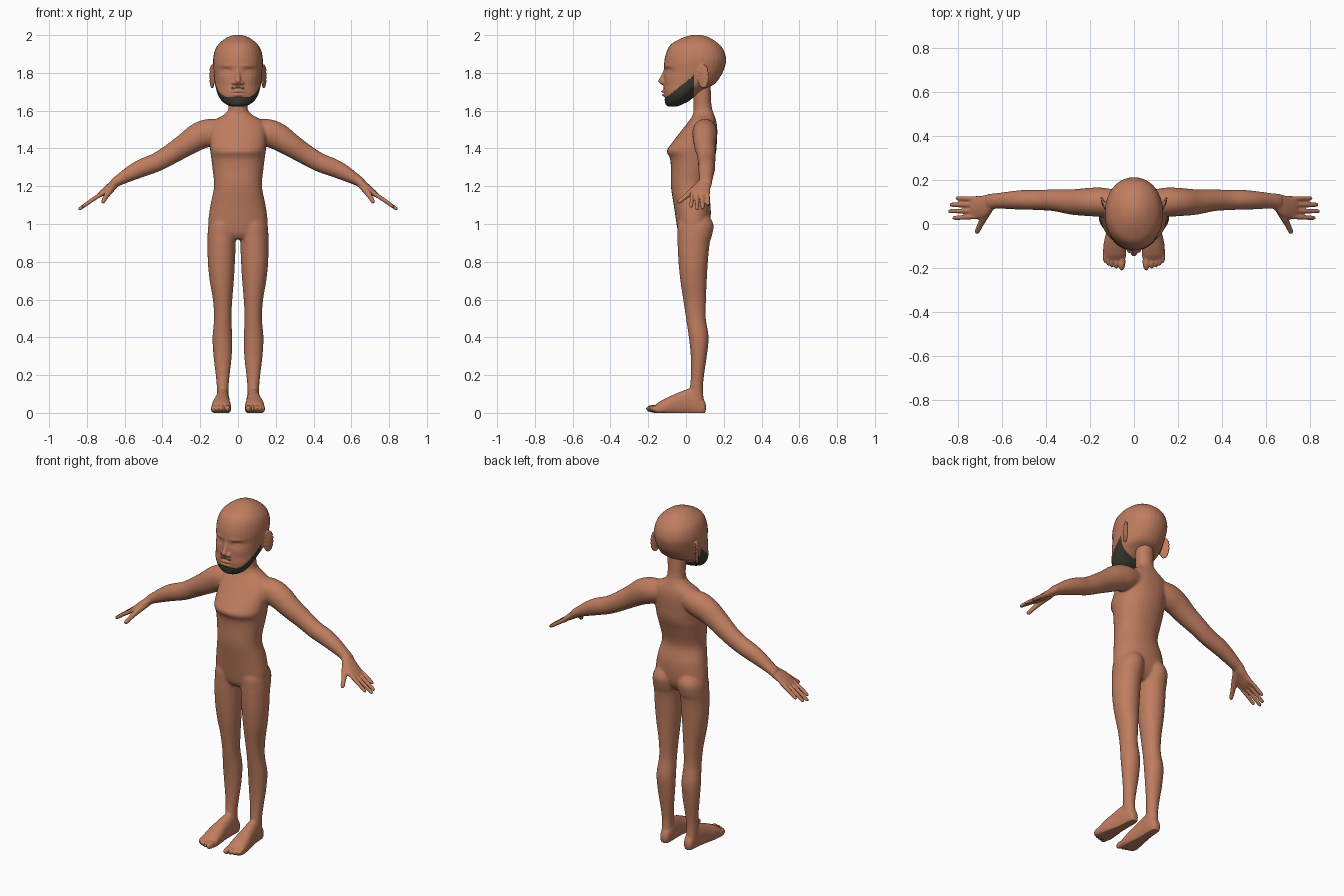
import bpy, bmesh, math
from mathutils import Vector, Matrix


def material(name, rgb):
    m = bpy.data.materials.new(name)
    m.diffuse_color = (*rgb, 1)
    return m


SKIN = material("skin", (0.52, 0.205, 0.115))
BEARD = material("beard", (0.042, 0.042, 0.03))


def spline(rows, steps=5):
    """Catmull-Rom interpolation of rows of numbers."""
    out = []
    for i in range(len(rows) - 1):
        a, b = rows[max(i - 1, 0)], rows[i]
        c, d = rows[i + 1], rows[min(i + 2, len(rows) - 1)]
        for s in range(steps):
            t = s / steps
            out.append([0.5 * (2 * q + (r - p) * t + (2 * p - 5 * q + 4 * r - w) * t * t
                               + (3 * q - p - 3 * r + w) * t ** 3)
                        for p, q, r, w in zip(a, b, c, d)])
    return out + [list(rows[-1])]


def loft(bm, rings, power=2.0, n=32):
    """Skin a closed tube over rings given as (centre, u axis, v axis)."""
    loops = []
    for c, u, v in rings:
        loop = []
        for k in range(n):
            a = 2 * math.pi * k / n
            cu, sv = math.cos(a), math.sin(a)
            cu = math.copysign(abs(cu) ** (2 / power), cu)
            sv = math.copysign(abs(sv) ** (2 / power), sv)
            loop.append(bm.verts.new(c + u * cu + v * sv))
        loops.append(loop)
    faces = [bm.faces.new(loops[0]), bm.faces.new(loops[-1])]
    for a, b in zip(loops, loops[1:]):
        for k in range(n):
            j = (k + 1) % n
            faces.append(bm.faces.new((a[k], a[j], b[j], b[k])))
    bmesh.ops.recalc_face_normals(bm, faces=faces)


def upright(bm, rows, s=1, power=2.2):
    """Rows of z, x0, x1, y front, y back."""
    loft(bm, [(Vector((s * (x0 + x1) / 2, (f + b) / 2, z)),
               Vector(((x1 - x0) / 2, 0, 0)), Vector((0, (b - f) / 2, 0)))
              for z, x0, x1, f, b in spline(rows)], power)


def forward(bm, rows, s):
    """Rows of y, x0, x1, z low, z high."""
    loft(bm, [(Vector((s * (x0 + x1) / 2, y, (l + h) / 2)),
               Vector(((x1 - x0) / 2, 0, 0)), Vector((0, 0, (h - l) / 2)))
              for y, x0, x1, l, h in spline(rows)], 2.2)


def limb(bm, rows, s):
    """Rows of x, y, z, half thickness, half depth along y."""
    pts = spline(rows)
    rings = []
    for i, p in enumerate(pts):
        a, b = pts[max(i - 1, 0)], pts[min(i + 1, len(pts) - 1)]
        t = Vector((b[0] - a[0], b[1] - a[1], b[2] - a[2])).normalized()
        u = t.cross(Vector((0, 1, 0))).normalized()
        v = u.cross(t)
        mir = Vector((s, 1, 1))
        rings.append((Vector(p[:3]) * mir, u * mir * p[3], v * mir * p[4]))
    loft(bm, rings)


def ball(bm, loc, size, rot=0.0):
    m = Matrix.Translation(loc) @ Matrix.Rotation(rot, 4, 'Z') @ Matrix.Diagonal((*size, 1))
    bmesh.ops.create_uvsphere(bm, u_segments=32, v_segments=16, radius=1, matrix=m)


def bake(ob):
    dg = bpy.context.evaluated_depsgraph_get()
    me = bpy.data.meshes.new_from_object(ob.evaluated_get(dg))
    ob.modifiers.clear()
    ob.data = me


def fuse(bm, name, voxel, weight, rounds, keep=1.0):
    """Melt overlapping parts into one skin, relax it, then thin it out."""
    me = bpy.data.meshes.new(name)
    bm.to_mesh(me)
    bm.free()
    ob = bpy.data.objects.new(name, me)
    bpy.context.collection.objects.link(ob)
    mod = ob.modifiers.new("fuse", 'REMESH')
    mod.mode = 'VOXEL'
    mod.voxel_size = voxel
    bake(ob)
    vg = ob.vertex_groups.new(name="relax")
    for v in ob.data.vertices:
        vg.add([v.index], weight(v.co), 'REPLACE')
    mod = ob.modifiers.new("relax", 'SMOOTH')
    mod.factor, mod.iterations, mod.vertex_group = 0.5, rounds, "relax"
    if keep < 1:
        mod = ob.modifiers.new("thin", 'DECIMATE')
        mod.ratio = keep
    bake(ob)
    ob.data.materials.clear()
    ob.data.materials.append(SKIN)
    for p in ob.data.polygons:
        p.use_smooth = True
    return ob


# ---- body: torso and neck
bm = bmesh.new()
upright(bm, [(z, -w, w, f, b) for z, w, f, b in [
    (.92, .08, -.02, .08), (.95, .13, -.04, .11), (1.0, .157, -.05, .128), (1.1, .146, -.065, .13),
    (1.2, .127, -.08, .11), (1.3, .136, -.08, .135), (1.35, .142, -.086, .152),
    (1.385, .147, -.102, .16), (1.42, .15, -.082, .163), (1.5, .15, -.02, .166),
    (1.545, .13, .015, .16), (1.575, .08, .035, .15), (1.6, .054, .04, .142)]])
upright(bm, [(1.5, -.06, .06, .04, .15), (1.57, -.056, .056, .038, .147), (1.63, -.05, .05, .04, .135),
             (1.7, -.052, .052, .04, .132), (1.76, -.05, .05, .05, .13)], power=2)

for s in (-1, 1):
    # legs
    upright(bm, [(1.06, .03, .12, -.02, .11), (1.0, .006, .155, -.045, .145), (.94, .008, .161, -.045, .138),
                 (.9, .012, .161, -.045, .126), (.8, .016, .16, -.04, .116), (.7, .022, .15, -.03, .11),
                 (.6, .03, .133, -.015, .106), (.5, .035, .127, .0, .105), (.4, .03, .135, .015, .12),
                 (.3, .033, .13, .025, .11), (.2, .044, .118, .026, .096), (.13, .05, .112, .02, .09),
                 (.06, .05, .11, .02, .095)], s, 2.05)
    # feet and toes
    forward(bm, [(.106, .068, .09, .02, .04), (.095, .053, .103, -.01, .07), (.06, .046, .11, -.015, .11),
                 (.02, .045, .116, -.015, .128), (-.04, .043, .127, -.015, .108),
                 (-.09, .038, .138, -.015, .086), (-.14, .036, .14, -.012, .06),
                 (-.165, .042, .135, -.005, .04)], s)
    for x, tip, r in [(.056, -.212, .017), (.081, -.205, .011), (.101, -.198, .011),
                      (.118, -.19, .0105), (.133, -.178, .0095)]:
        ball(bm, (s * x, tip + .04, .022), (r, .04, .02))
    # arms
    limb(bm, [(.08, .1, 1.5, .055, .055), (.15, .1, 1.485, .072, .066), (.21, .1, 1.463, .072, .064),
              (.28, .1, 1.418, .062, .058), (.36, .108, 1.367, .054, .05), (.43, .109, 1.327, .05, .046),
              (.5, .11, 1.3, .048, .045), (.56, .108, 1.272, .042, .041), (.63, .105, 1.232, .029, .035),
              (.66, .1, 1.212, .024, .036)], s)
    # hands
    limb(bm, [(.63, .105, 1.232, .024, .03), (.66, .095, 1.208, .023, .04), (.69, .08, 1.186, .02, .05),
              (.72, .075, 1.163, .016, .052), (.742, .075, 1.147, .01, .048)], s)
    for y0, y1, x1 in [(.115, .117, .81), (.088, .088, .838), (.06, .058, .845), (.033, .028, .825)]:
        z1 = 1.155 - (x1 - .73) * .68
        limb(bm, [(.71, y0, 1.167, .012, .011), (.765, (y0 + y1) / 2, 1.132, .011, .0105),
                  (x1 - .01, y1, z1 + .006, .009, .0095), (x1, y1, z1, .004, .005)], s)
    limb(bm, [(.655, .08, 1.205, .02, .02), (.68, .035, 1.175, .018, .018), (.7, -.005, 1.143, .013, .013),
              (.714, -.035, 1.119, .011, .011), (.717, -.043, 1.113, .005, .005)], s)

body = fuse(bm, "body", .0048,
            lambda c: .1 if abs(c.x) > .64 or c.z < .08 else 1.0, 22, .4)
for v in body.data.vertices:
    v.co.z = max(v.co.z, 0)

# ---- head: skull and jaw
bm = bmesh.new()
upright(bm, [(z, -w, w, f, b) for z, w, f, b in [
    (1.622, .03, -.095, -.05), (1.63, .056, -.105, -.025), (1.65, .085, -.111, .015), (1.68, .105, -.118, .05),
    (1.71, .115, -.12, .095), (1.74, .122, -.118, .15), (1.78, .127, -.117, .182), (1.82, .13, -.116, .202),
    (1.87, .132, -.114, .213), (1.92, .122, -.1, .2), (1.955, .1, -.075, .172),
    (1.985, .062, -.02, .128), (1.998, .03, .02, .09), (2.002, .008, .045, .062)]], power=2.1)
# nose
loft(bm, [(Vector((0, y, z)), Vector((w, 0, 0)), Vector((0, d, 0))) for z, y, w, d in spline([
    (1.84, -.1, .01, .015), (1.81, -.105, .012, .016), (1.78, -.115, .014, .02),
    (1.757, -.122, .018, .025), (1.738, -.115, .014, .018)])])
for s in (-1, 1):
    ball(bm, (s * .02, -.117, 1.748), (.013, .015, .011))
    # ears
    ball(bm, (s * .136, .09, 1.785), (.009, .028, .055), -s * .45)
    rim = [(s * (.137 + .022 * math.cos(a) * .45), .092 + .026 * math.cos(a),
            1.782 + .056 * math.sin(a)) for a in [i * math.pi / 8 - 1.7 for i in range(17)]]
    for p in rim:
        ball(bm, p, (.007, .007, .009))

head = fuse(bm, "head", .005, lambda c: .5 if c.y < -.12 else 1.0, 5)

# face sculpting: x, z, width, height, push along y
BUMPS = [(.062, 1.81, .032, .015, .012), (.064, 1.806, .02, .008, -.009), (.064, 1.804, .022, .0035, .004),
         (.055, 1.838, .04, .01, -.004), (.075, 1.762, .03, .025, -.003), (0, 1.702, .026, .006, -.012),
         (0, 1.683, .022, .006, -.01), (0, 1.692, .028, .003, .006), (0, 1.668, .03, .006, .004),
         (0, 1.64, .03, .012, -.003)]
for v in head.data.vertices:
    if v.co.y < 0:
        x, z = abs(v.co.x), v.co.z
        v.co.y += sum(a * math.exp(-((x - bx) / w) ** 2 - ((z - bz) / h) ** 2)
                      for bx, bz, w, h, a in BUMPS)

# beard along the jaw and thin moustache
head.data.materials.append(BEARD)
for p in head.data.polygons:
    x, y, z = p.center
    jaw = y < .042 and z < 1.674 + .8 * max(0, y + .1)
    lip = y < -.1 and abs(x) < .036 and 1.715 < z < 1.725
    p.material_index = 1 if jaw or lip else 0
